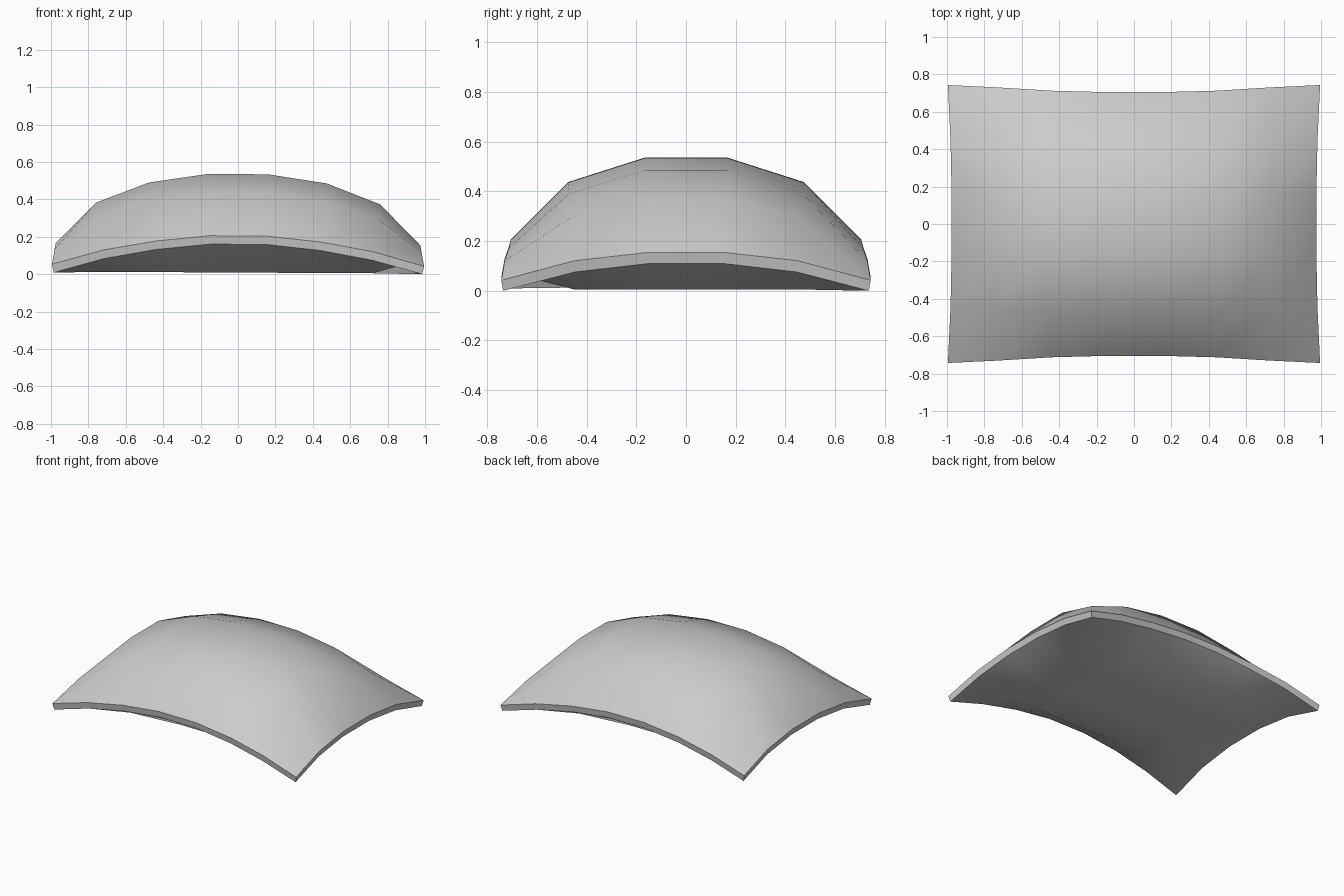
import bpy, bmesh

if "Cube" in bpy.data.objects:
    bpy.data.objects.remove(bpy.data.objects["Cube"])

# Half-profiles, from the outer edge towards the middle
X_EDGE, X_MID = [0.995, 0.72, 0.44, 0.15], [0.975, 0.76, 0.475, 0.16]   # column x on end rows / middle rows
Y_EDGE, Y_MID = [0.743, 0.45, 0.155], [0.705, 0.475, 0.165]             # row y on end columns / middle columns
Z_EDGE, Z_RIDGE = [0.048, 0.125, 0.175, 0.205], [0.16, 0.378, 0.488, 0.535]
RISE = [0.0, 0.70, 1.0]           # how the section grows from edge row to ridge row
SPREAD = [0.0, 0.35, 0.8, 1.0]    # how rows shift from end column to middle columns
NX, NY = 8, 6
RIM = 0.045


def fold(i, n):
    """Mirror an index: returns half-profile index and side sign."""
    return (i, -1) if i < n // 2 else (n - 1 - i, 1)


def top_point(i, j):
    u, sx = fold(i, NX)
    v, sy = fold(j, NY)
    x = sx * (X_EDGE[u] + (X_MID[u] - X_EDGE[u]) * RISE[v])
    y = sy * (Y_EDGE[v] + (Y_MID[v] - Y_EDGE[v]) * SPREAD[u])
    z = Z_EDGE[u] + (Z_RIDGE[u] - Z_EDGE[u]) * RISE[v]
    return x, y, z - 0.006 * x


def bottom_point(i, j):
    u, sx = fold(i, NX)
    v, sy = fold(j, NY)
    x, y, z = top_point(i, j)
    if u == 0 or v == 0:                      # arched lower rim
        return x * 0.99, y * 0.99, max(0.0, z - RIM)
    return sx * X_EDGE[u], sy * Y_EDGE[v], 0.009 - 0.005 * x   # flat underside


def sheet(bm, point):
    verts = [[bm.verts.new(point(i, j)) for j in range(NY)] for i in range(NX)]
    for i in range(NX - 1):
        for j in range(NY - 1):
            bm.faces.new((verts[i][j], verts[i + 1][j], verts[i + 1][j + 1], verts[i][j + 1]))


# Domed cushion: top sheet and underside joined by a narrow rim
bm = bmesh.new()
sheet(bm, top_point)
sheet(bm, bottom_point)
bmesh.ops.bridge_loops(bm, edges=[e for e in bm.edges if e.is_boundary])
bmesh.ops.recalc_face_normals(bm, faces=bm.faces)
mesh = bpy.data.meshes.new("domed_cushion")
bm.to_mesh(mesh)
bm.free()
cushion = bpy.data.objects.new("domed_cushion", mesh)
bpy.context.collection.objects.link(cushion)

bpy.context.view_layer.objects.active = cushion
cushion.select_set(True)
bpy.ops.object.shade_smooth_by_angle(angle=0.7)
